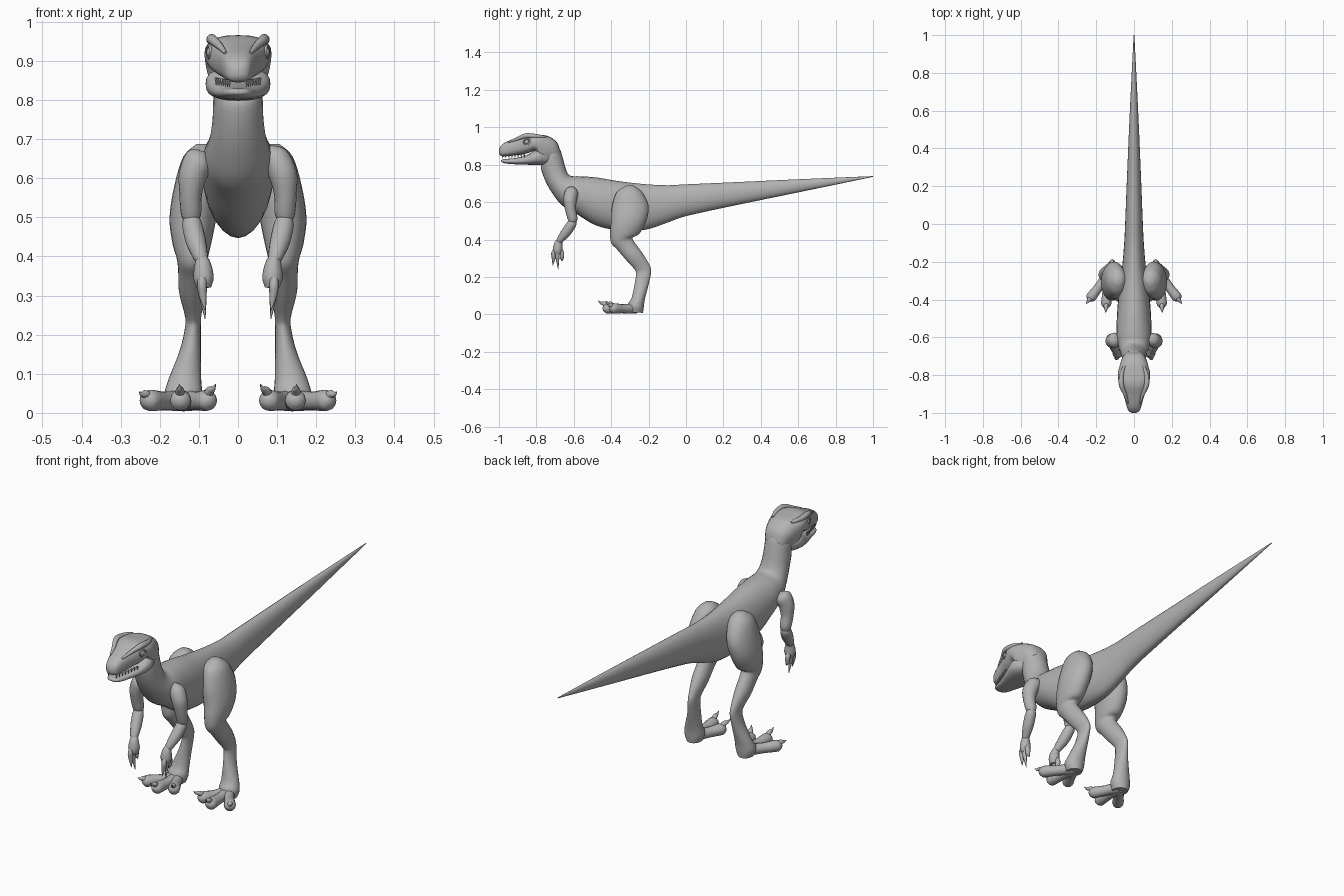
import bpy, bmesh, math
from mathutils import Vector

cube = bpy.data.objects.get("Cube")
if cube:
    bpy.data.objects.remove(cube)

grey = bpy.data.materials.new("grey_hide")
grey.use_nodes = True
tone = (0.45, 0.45, 0.45, 1)
grey.diffuse_color = tone
grey.node_tree.nodes["Principled BSDF"].inputs["Base Color"].default_value = tone


def finish(bm, name, angle=60):
    bmesh.ops.recalc_face_normals(bm, faces=bm.faces)
    mesh = bpy.data.meshes.new(name)
    bm.to_mesh(mesh)
    bm.free()
    mesh.materials.append(grey)
    obj = bpy.data.objects.new(name, mesh)
    bpy.context.collection.objects.link(obj)
    bpy.ops.object.select_all(action="DESELECT")
    obj.select_set(True)
    bpy.context.view_layer.objects.active = obj
    bpy.ops.object.shade_smooth_by_angle(angle=math.radians(angle))
    return obj


def blend(p0, p1, p2, p3, t):
    """Catmull-Rom interpolation"""
    return 0.5 * (2 * p1 + (p2 - p0) * t + (2 * p0 - 5 * p1 + 4 * p2 - p3) * t * t
                  + (3 * p1 - p0 - 3 * p2 + p3) * t ** 3)


def loft(name, stations, sides=24, steps=4, power=2.0):
    """Skin through rings given as (centre, half axis, half axis)"""
    rings = []
    last = len(stations) - 1
    for i in range(last):
        four = [stations[min(max(k, 0), last)] for k in range(i - 1, i + 3)]
        for j in range(steps):
            rings.append([blend(*[s[n] for s in four], j / steps) for n in range(3)])
    rings.append(stations[-1])
    bm = bmesh.new()
    loops = []
    for c, a, b in rings:
        loop = []
        for k in range(sides):
            t = 2 * math.pi * k / sides
            u, v = [math.copysign(abs(f) ** (2 / power), f) for f in (math.cos(t), math.sin(t))]
            loop.append(bm.verts.new(c + a * u + b * v))
        loops.append(loop)
    for p, q in zip(loops, loops[1:]):
        for k in range(sides):
            n = (k + 1) % sides
            bm.faces.new((p[k], p[n], q[n], q[k]))
    bm.faces.new(loops[0])
    bm.faces.new(loops[-1])
    return finish(bm, name)


def profile(name, rows, power=2.0, side=1):
    """Rows: y and z of one edge, y and z of the other, half width, x centre"""
    stations = []
    for y1, z1, y2, z2, w, *x in rows:
        cx = side * x[0] if x else 0
        p, q = Vector((cx, y1, z1)), Vector((cx, y2, z2))
        stations.append(((p + q) / 2, Vector((w, 0, 0)), (p - q) / 2))
    return loft(name, stations, power=power)


def tube(name, rows, side=1, sides=12):
    """Rows: x, y, z, radius along a path"""
    pts = [Vector((side * r[0], r[1], r[2])) for r in rows]
    stations = []
    for i, p in enumerate(pts):
        d = (pts[min(i + 1, len(pts) - 1)] - pts[max(i - 1, 0)]).normalized()
        ref = Vector((1, 0, 0)) if abs(d.x) < 0.8 else Vector((0, 0, 1))
        a = d.cross(ref).normalized()
        stations.append((p, a * rows[i][3], d.cross(a) * rows[i][3]))
    return loft(name, stations, sides=sides)


# Tail, torso and neck
profile("body", [
    (1.0, .739, 1.0, .735, .002), (.6, .722, .6, .652, .022), (.25, .706, .25, .58, .037),
    (0, .695, 0, .525, .047), (-.1, .69, -.1, .49, .052), (-.22, .696, -.22, .452, .062),
    (-.36, .712, -.36, .45, .08), (-.48, .732, -.48, .475, .09), (-.57, .738, -.59, .54, .092),
    (-.61, .739, -.665, .585, .084), (-.63, .75, -.72, .655, .072),
    (-.645, .785, -.755, .72, .065), (-.66, .84, -.775, .78, .063),
    (-.678, .89, -.77, .81, .062), (-.72, .93, -.77, .85, .05)])

# Skull with the upper jaw
profile("skull", [
    (-.672, .87, -.74, .80, .052), (-.69, .92, -.765, .81, .066),
    (-.735, .952, -.785, .82, .078), (-.79, .961, -.805, .872, .086),
    (-.85, .965, -.85, .86, .077), (-.91, .943, -.91, .85, .054),
    (-.965, .92, -.965, .845, .039), (-.991, .90, -.99, .848, .028),
    (-1.0, .882, -1.0, .86, .012)], power=2.7)

# Lower jaw
profile("lower_jaw", [
    (-.735, .88, -.735, .80, .06), (-.79, .885, -.79, .798, .083), (-.85, .852, -.85, .80, .07),
    (-.91, .836, -.91, .802, .05), (-.96, .831, -.96, .806, .037),
    (-.98, .829, -.98, .811, .026), (-.988, .824, -.988, .816, .012)], power=2.5)

# Teeth along both upper edges of the mouth
bm = bmesh.new()
for side in (1, -1):
    for k in range(8):
        t = k / 7
        tooth = bmesh.ops.create_cone(bm, segments=6, radius1=.001, radius2=.005, depth=.018, cap_ends=True)
        spot = Vector((side * (.056 - .034 * t), -.865 - .115 * t, .848 - .006 * t))
        bmesh.ops.translate(bm, verts=tooth["verts"], vec=spot)
finish(bm, "teeth", 40)

for side, word in ((1, "left"), (-1, "right")):
    # Brow ridge, eye and eyelid
    tube(word + "_brow", [(.05, -.75, .948, .006), (.066, -.80, .952, .012), (.066, -.855, .955, .013),
                          (.046, -.905, .937, .009), (.032, -.95, .92, .004)], side)
    bm = bmesh.new()
    bmesh.ops.create_uvsphere(bm, u_segments=16, v_segments=10, radius=.014)
    bmesh.ops.translate(bm, verts=bm.verts, vec=(side * .067, -.85, .922))
    finish(bm, word + "_eye")
    ring = []
    for k in range(17):
        t = 2 * math.pi * k / 16
        ring.append((.074 + .004 * math.cos(t), -.85 + .017 * math.cos(t), .922 + .015 * math.sin(t), .004))
    tube(word + "_eyelid", ring, side, 6)

    # Leg from hip to heel
    profile(word + "_leg", [
        (-.32, .688, -.28, .688, .02, .085), (-.37, .655, -.235, .655, .05, .09),
        (-.395, .58, -.2, .58, .06, .103), (-.4, .5, -.212, .5, .06, .115),
        (-.406, .44, -.25, .43, .05, .118), (-.4, .382, -.285, .41, .04, .117),
        (-.367, .345, -.275, .385, .036, .117), (-.32, .29, -.235, .33, .034, .117),
        (-.275, .24, -.197, .268, .022, .115), (-.267, .215, -.186, .228, .02, .115),
        (-.275, .16, -.2, .16, .027, .122), (-.29, .09, -.22, .08, .042, .136),
        (-.31, .055, -.226, .035, .048, .14), (-.31, .012, -.23, .008, .036, .14)], side=side)

    # Three toes with hooked claws
    for label, x, y in (("inner", .08, -.385), ("middle", .147, -.42), ("outer", .225, -.385)):
        root = Vector((.138, -.27))
        tip = Vector((x, y))
        mid = root.lerp(tip, .55)
        out = (tip - root).normalized()
        tube(word + "_" + label + "_toe", [
            (root.x, root.y, .032, .028), (mid.x, mid.y, .03, .024),
            (x, y, .032, .027), (x + out.x * .018, y + out.y * .018, .026, .018),
            (x + out.x * .024, y + out.y * .024, .024, .006)], side)
        claw = [(.0, .042, .014), (.022, .058, .011), (.038, .062, .006), (.05, .073, .001)]
        if label == "outer":
            claw = [(.0, .038, .014), (.022, .048, .011), (.036, .048, .006), (.046, .054, .001)]
        tube(word + "_" + label + "_claw",
             [(x + out.x * d, y + out.y * d, z, r) for d, z, r in claw], side, 8)

    # Arm: shoulder to elbow, then elbow to wrist
    tube(word + "_upper_arm", [
        (.06, -.61, .668, .02), (.095, -.613, .65, .036), (.115, -.62, .61, .036),
        (.121, -.617, .56, .029), (.12, -.606, .51, .026), (.12, -.605, .49, .018)], side, 16)
    tube(word + "_forearm", [
        (.12, -.602, .505, .016), (.118, -.61, .485, .025), (.108, -.64, .44, .026),
        (.096, -.672, .4, .019), (.092, -.68, .385, .014)], side, 16)

    # Hand and clawed fingers
    tube(word + "_hand", [
        (.094, -.672, .402, .013), (.09, -.682, .38, .021),
        (.088, -.686, .345, .026), (.087, -.687, .32, .018)], side)
    for label, knuckle, tip, z in (("first", -.708, -.712, .262), ("second", -.687, -.683, .24),
                                   ("third", -.664, -.662, .285)):
        tube(word + "_" + label + "_finger", [
            (.09, -.686, .365, .011), (.092, knuckle, .33, .012),
            (.09, knuckle, .30, .010), (.084, tip, z, .001)], side, 8)
